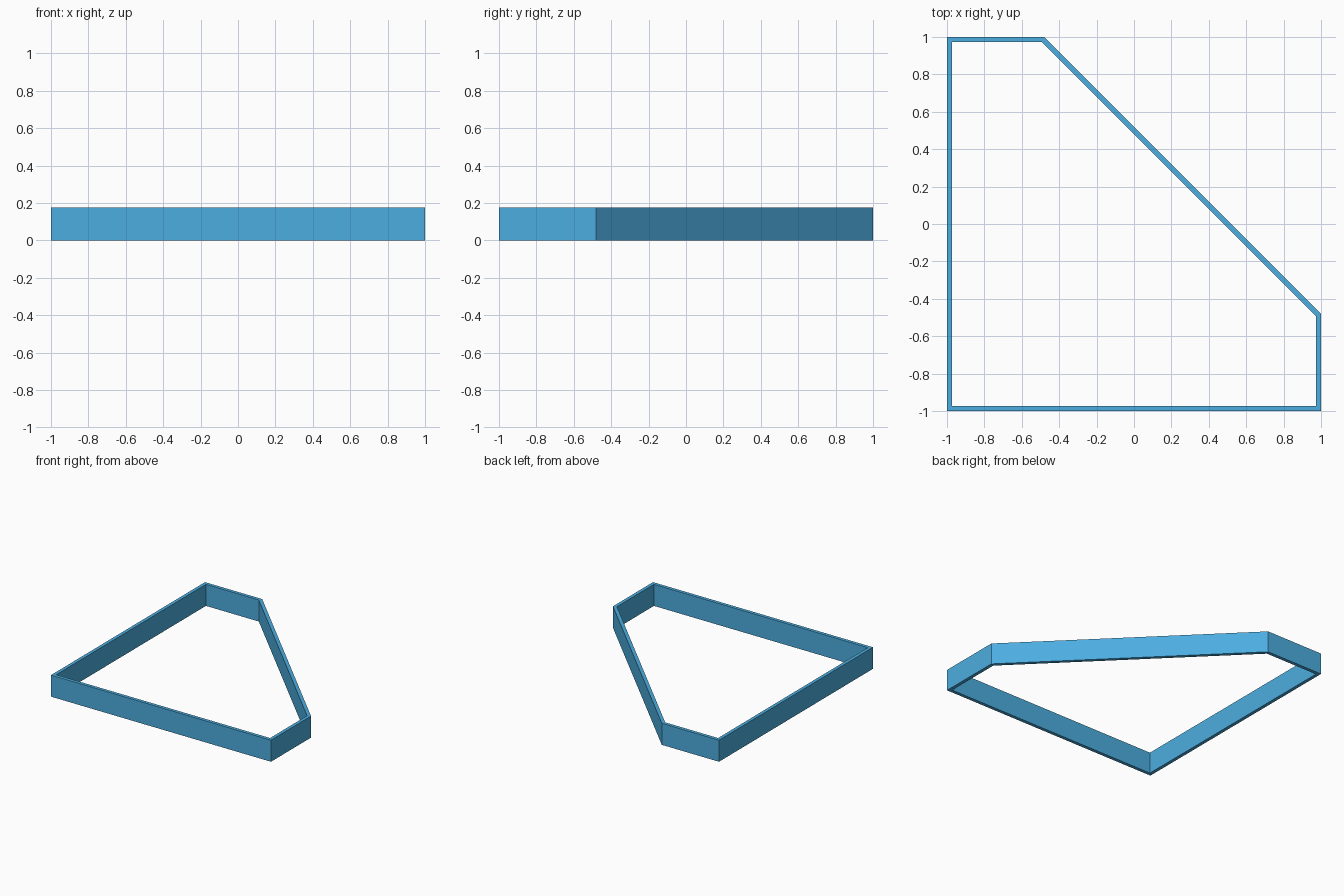
import bpy, bmesh
from mathutils import Vector

if "Cube" in bpy.data.objects:
    bpy.data.objects.remove(bpy.data.objects["Cube"])

HEIGHT, WALL = 0.177, 0.028
OUTLINE = [(-1, -1), (1, -1), (1, -0.48), (-0.48, 1), (-1, 1)]  # counter-clockwise


def inset(points, d):
    """Offset a counter-clockwise outline inwards by an even wall thickness."""
    pts = [Vector(p) for p in points]
    result = []
    for i, p in enumerate(pts):
        a = (p - pts[i - 1]).normalized()
        b = (pts[(i + 1) % len(pts)] - p).normalized()
        na, nb = Vector((-a.y, a.x)), Vector((-b.y, b.x))
        result.append(p + (na + nb) * d / (1 + na.dot(nb)))
    return result


blue = bpy.data.materials.new("sky blue")
blue.diffuse_color = (0.073, 0.418, 0.745, 1)
blue.use_nodes = True
blue.node_tree.nodes["Principled BSDF"].inputs["Base Color"].default_value = blue.diffuse_color

# Open five-sided frame: outer and inner wall rings with mitred corners
bm = bmesh.new()
ring = lambda pts, z: [bm.verts.new((p[0], p[1], z)) for p in pts]
inner = inset(OUTLINE, WALL)
rings = [ring(OUTLINE, 0), ring(OUTLINE, HEIGHT), ring(inner, HEIGHT), ring(inner, 0)]
n = len(OUTLINE)
for r in range(4):
    low, high = rings[r], rings[(r + 1) % 4]
    for i in range(n):
        j = (i + 1) % n
        bm.faces.new((low[i], low[j], high[j], high[i]))
bmesh.ops.recalc_face_normals(bm, faces=bm.faces)

mesh = bpy.data.meshes.new("frame_wall")
bm.to_mesh(mesh)
bm.free()
mesh.materials.append(blue)
bpy.context.collection.objects.link(bpy.data.objects.new("frame_wall", mesh))
